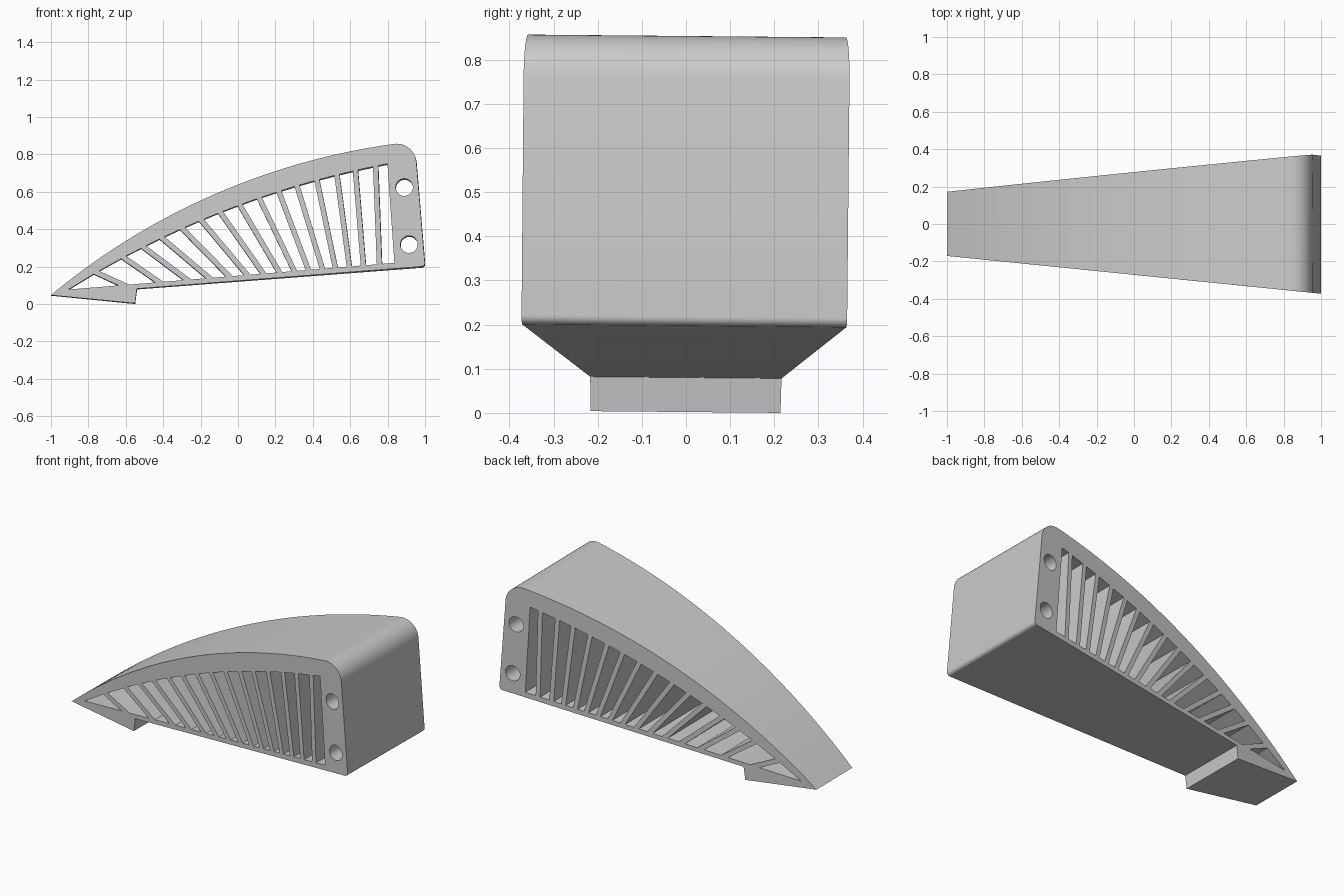
import bpy, bmesh, math
from mathutils import Vector

cube = bpy.data.objects.get("Cube")
if cube:
    bpy.data.objects.remove(cube, do_unlink=True)

grey = bpy.data.materials.new("light grey")
grey.use_nodes = True
colour = (0.6, 0.6, 0.6, 1)
grey.diffuse_color = colour
grey.node_tree.nodes["Principled BSDF"].inputs["Base Color"].default_value = colour


def arc_through(start, end, half_angle, steps):
    """Points on an arc bulging upward from start to end."""
    a, b = Vector(start), Vector(end)
    chord = b - a
    radius = chord.length / 2 / math.sin(half_angle)
    up = Vector((-chord.y, chord.x)).normalized()
    centre = (a + b) / 2 - up * radius * math.cos(half_angle)
    along = chord.normalized()
    angles = [half_angle * (2 * i / steps - 1) for i in range(steps + 1)]
    return [centre + radius * (along * math.sin(t) + up * math.cos(t)) for t in angles]


def corner(centre, radius, first, last, steps):
    """Rounded corner between two angles in degrees."""
    angles = [math.radians(first + (last - first) * i / steps) for i in range(steps + 1)]
    return [Vector(centre) + radius * Vector((math.cos(t), math.sin(t))) for t in angles]


# Side outline: curved top, rounded end, flat underside and hooked toe
outline = arc_through((-1, 0.046), (0.836, 0.853), math.radians(16), 40)
outline += corner((0.85, 0.749), 0.105, 92, 4.5, 12)
outline += corner((0.98, 0.217), 0.02, 4.5, -85.5, 5)
outline += [Vector((-0.54, 0.08)), Vector((-0.55, 0.002))]

# Upper and lower limits of the slotted window
inner_arc = arc_through((-0.906, 0.076), (0.8, 0.747), math.radians(10.7), 200)
sill_start, sill_end = Vector((-0.906, 0.076)), Vector((0.837, 0.217))


def on_arc(x):
    i = min(range(len(inner_arc) - 1), key=lambda k: abs(inner_arc[k].x - x))
    return inner_arc[i], (inner_arc[i + 1] - inner_arc[i]).normalized()


def on_sill(x):
    run = sill_end - sill_start
    return sill_start + run * ((x - sill_start.x) / run.x), run.normalized()


# Fanned struts, each given by its foot; the heads are evenly spaced
feet = [-0.61, -0.42, -0.27, -0.152, -0.045, 0.05, 0.136, 0.222,
        0.302, 0.377, 0.452, 0.521, 0.596, 0.671, 0.757]
heads = [-0.757] + [-0.61 + 0.1033 * i for i in range(len(feet) - 1)]
half_strut = 0.014
edges = [(sill_start, sill_start)]
for head, foot in zip(heads, feet):
    (top, top_dir), (low, low_dir) = on_arc(head), on_sill(foot)
    lean = (top - low).normalized()
    shift_top = top_dir * half_strut / abs(lean.cross(top_dir))
    shift_low = low_dir * half_strut / abs(lean.cross(low_dir))
    edges += [(top - shift_top, low - shift_low), (top + shift_top, low + shift_low)]
edges.append((inner_arc[-1], sill_end))

loops = [outline]
for (top_a, low_a), (top_b, low_b) in zip(edges[::2], edges[1::2]):
    loops.append([top_a, top_b, low_b] + ([low_a] if low_a != top_a else []))

# Two round bolt holes
for centre in ((0.89, 0.621), (0.915, 0.316)):
    loops.append(corner(centre, 0.046, 0, 350, 35))

# Fill the outline around its openings and extrude it
curve = bpy.data.curves.new("wedge_profile", "CURVE")
curve.dimensions = "2D"
curve.fill_mode = "BOTH"
curve.extrude = 1
for loop in loops:
    spline = curve.splines.new("POLY")
    spline.points.add(len(loop) - 1)
    for point, co in zip(spline.points, loop):
        point.co = (co.x, co.y, 0, 1)
    spline.use_cyclic_u = True
wedge = bpy.data.objects.new("slotted_wedge", curve)
bpy.context.collection.objects.link(wedge)
bpy.ops.object.select_all(action="DESELECT")
wedge.select_set(True)
bpy.context.view_layer.objects.active = wedge
bpy.ops.object.convert(target="MESH")
wedge = bpy.context.view_layer.objects.active

# Stand it upright, widen it towards the tall end, lean and turn it slightly
mesh = wedge.data
bm = bmesh.new()
bm.from_mesh(mesh)
bmesh.ops.remove_doubles(bm, verts=bm.verts, dist=0.0001)
tilt, turn = 0.009, 0.003
for v in bm.verts:
    x, height, side = v.co
    y = -side * (0.171 + 0.098 * (x + 1 + 0.09 * height))
    v.co = (x + turn * y, y + tilt * (height - 0.3) - turn * x, height - tilt * y)
bmesh.ops.recalc_face_normals(bm, faces=bm.faces)
bm.to_mesh(mesh)
bm.free()
mesh.name = "slotted_wedge"
mesh.materials.clear()
mesh.materials.append(grey)
bpy.ops.object.shade_smooth_by_angle(angle=math.radians(30))
